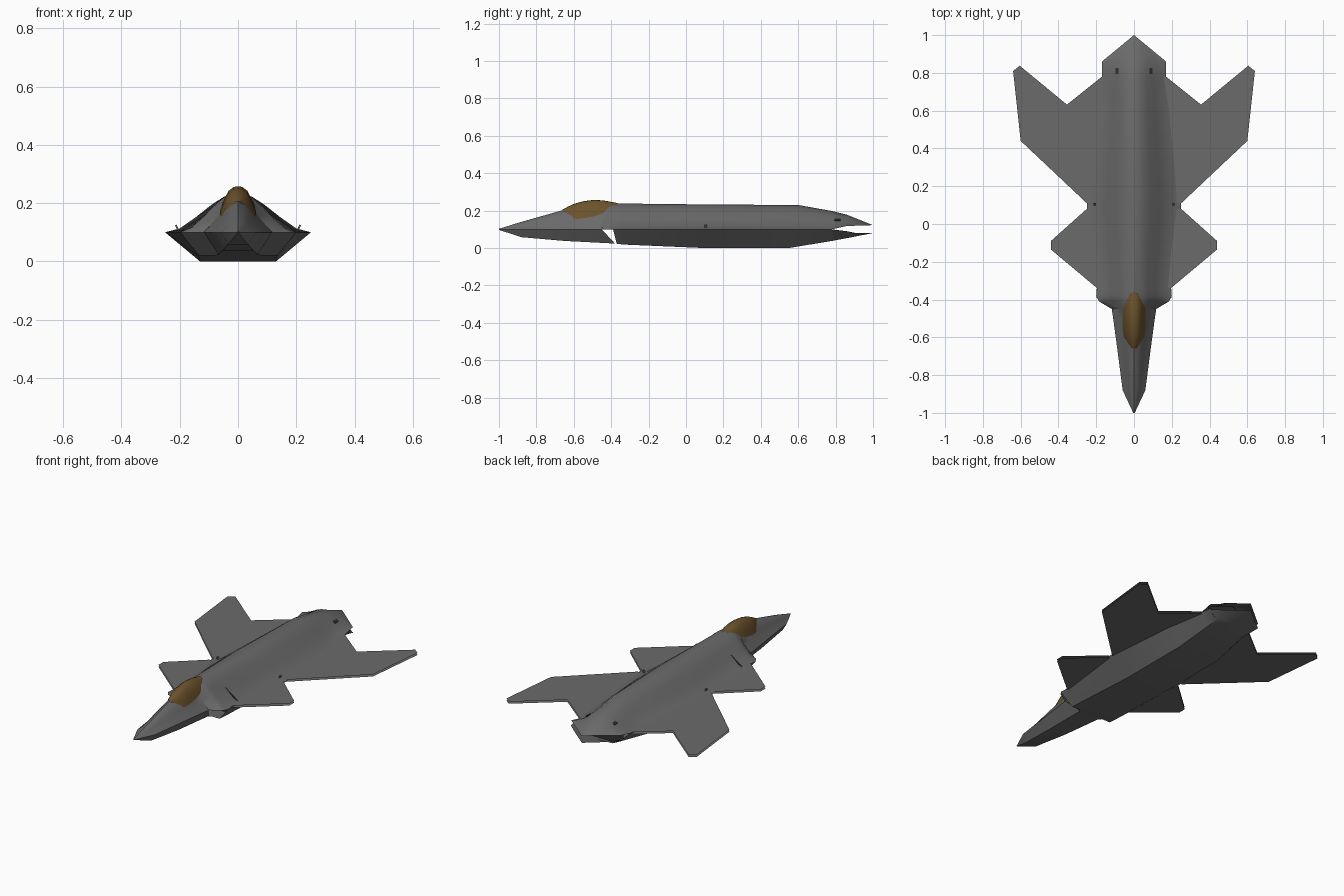
import bpy, bmesh, math

if "Cube" in bpy.data.objects:
    bpy.data.objects.remove(bpy.data.objects["Cube"])


def material(name, rgb):
    m = bpy.data.materials.new(name)
    m.diffuse_color = (*rgb, 1)
    m.use_nodes = True
    m.node_tree.nodes["Principled BSDF"].inputs["Base Color"].default_value = m.diffuse_color
    return m


GREY = material("airframe grey", (0.145, 0.145, 0.145))
AMBER = material("amber canopy", (0.15, 0.085, 0.025))
DARK = material("duct dark", (0.03, 0.03, 0.03))


def make(name, verts, faces, mat, smooth=True):
    me = bpy.data.meshes.new(name)
    me.from_pydata(verts, [], faces)
    me.materials.append(mat)
    ob = bpy.data.objects.new(name, me)
    bpy.context.collection.objects.link(ob)
    if smooth:
        bpy.ops.object.select_all(action='DESELECT')
        ob.select_set(True)
        bpy.context.view_layer.objects.active = ob
        bpy.ops.object.shade_smooth_by_angle(angle=math.radians(30))
    return ob


def loft(name, rows, mat, up=True, cap=False):
    """Skin half-section rows (right edge to centreline), mirrored across x."""
    rows = [r + [(-x, y, z) for x, y, z in reversed(r[:-1])] for r in rows]
    n = len(rows[0])
    faces = []
    for i in range(len(rows) - 1):
        for j in range(n - 1):
            a, b = i * n + j, (i + 1) * n + j
            faces.append((a, b, b + 1, a + 1) if up else (a, a + 1, b + 1, b))
    if cap:
        k = (len(rows) - 1) * n
        faces.append(tuple(range(k, k + n)))
    return make(name, [p for r in rows for p in r], faces, mat)


# Upper skin: section blends from rounded nose to flared body
NOSE = [(1, 0), (.8, .22), (.6, .45), (.45, .68), (.25, .88), (0, 1)]
BODY = [(1, 0), (.8, .1), (.58, .39), (.37, .70), (.2, .91), (0, 1)]


def upper(y, w, zc, top, t):
    row = []
    for (ax, az), (bx, bz) in zip(NOSE, BODY):
        row.append((w * (ax + (bx - ax) * t), y, zc + (top - zc) * (az + (bz - az) * t)))
    return row


def chevron(row):
    return [(x, 1 - .14 * x / .17, z) for x, y, z in row]


UPPER = [(-1, .004, .1, .103, 0), (-.88, .06, .1, .14, 0), (-.65, .09, .1, .205, 0),
         (-.5, .11, .1, .225, 0), (-.45, .118, .1, .23, .2), (-.41, .185, .1, .235, .6),
         (-.38, .2, .1, .238, .8), (-.34, .196, .1, .238, 1), (.1, .25, .1, .233, 1),
         (.6, .2, .1, .23, .8), (.78, .17, .1, .198, .5), (.86, .17, .118, .178, .3)]
rows = [upper(*s) for s in UPPER]
rows.append(chevron(upper(1, .17, .118, .122, .3)))
loft("upper_fuselage", rows, GREY)

# Nose underside, ending in a raked face ahead of the intakes
rows = []
for y, w, bz, rake in [(-1, .004, .097, 0), (-.88, .06, .058, 0), (-.65, .09, .038, 0),
                       (-.45, .117, .024, .07)]:
    rows.append([(w, y, .1), (.58 * w, y + rake, bz), (0, y + rake, bz)])
loft("nose_underside", rows, GREY, up=False, cap=True)

# Belly hull with open raked intake lip and chevron tail
rows = []
for y, w, zc, bw, bz, rake in [(-.39, .2, .1, .135, .022, .02), (-.34, .197, .1, .135, .018, .02),
                               (.1, .25, .1, .13, 0, 0), (.55, .21, .1, .13, 0, 0),
                               (.78, .17, .1, .115, .038, 0), (.86, .17, .09, .11, .053, 0)]:
    rows.append([(w, y, zc), (bw, y + rake, bz), (0, y + rake, bz)])
rows.append(chevron([(.17, 0, .084), (.11, 0, .08), (0, 0, .08)]))
loft("belly_hull", rows, GREY, up=False)

# Belly panel closing the floor between nose and hull
make("intake_floor", [(-.068, -.39, .024), (.068, -.39, .024), (.13, -.3, .017), (-.13, -.3, .017)],
     [(3, 2, 1, 0)], GREY, False)

# Dark bulkheads inside intakes and exhaust
make("intake_bulkhead", [(-.2, -.27, .1), (-.13, -.27, .018), (.13, -.27, .018), (.2, -.27, .1),
                         (.1, -.27, .17), (-.1, -.27, .17)], [(0, 1, 2, 3, 4, 5)], DARK, False)
make("exhaust_bulkhead", [(-.168, .84, .112), (-.168, .84, .092), (-.11, .84, .052), (.11, .84, .052),
                          (.168, .84, .092), (.168, .84, .112), (0, .84, .175)],
     [(6, 5, 4, 3, 2, 1, 0)], DARK, False)

# Canopy
ARC = [(1, 0), (.8, .42), (.52, .82), (.24, .97), (0, 1)]
CANOPY = [(-.66, .012, .2, .206), (-.63, .036, .176, .222), (-.6, .055, .153, .236),
          (-.55, .061, .16, .25), (-.49, .062, .17, .258), (-.44, .058, .188, .254),
          (-.4, .048, .205, .247), (-.365, .022, .23, .24)]
loft("canopy", [[(w * a, y, b + (t - b) * h) for a, h in ARC] for y, w, b, t in CANOPY], AMBER)


# Thin flying surfaces with bevelled edges
def surface(name, pts):
    for side, label in ((1, "right"), (-1, "left")):
        bm = bmesh.new()
        for s in (1, -1):
            f = bm.faces.new([bm.verts.new((side * x, y, .1)) for x, y in pts])
            bmesh.ops.inset_region(bm, faces=[f], thickness=.022, use_even_offset=True)
            for v in f.verts:
                v.co.z = .1 + s * .006
        bmesh.ops.remove_doubles(bm, verts=bm.verts, dist=.0005)
        bmesh.ops.recalc_face_normals(bm, faces=bm.faces)
        me = bpy.data.meshes.new(label + "_" + name)
        bm.to_mesh(me)
        bm.free()
        me.materials.append(GREY)
        bpy.context.collection.objects.link(bpy.data.objects.new(me.name, me))


surface("wing", [(.12, .1), (.25, .11), (.6, .44), (.64, .81), (.605, .838), (.355, .632),
                 (.17, .78), (.12, .78)])
surface("canard", [(.14, -.34), (.195, -.34), (.44, -.135), (.44, -.09), (.25, .08), (.14, .08)])


# Small dorsal vents and side blades
def block(name, loc, size, tilt, mat):
    for s in (1, -1):
        bpy.ops.mesh.primitive_cube_add(size=1, location=(s * loc[0], loc[1], loc[2]),
                                        rotation=(0, s * tilt, 0))
        ob = bpy.context.object
        ob.name = name
        ob.scale = size
        ob.data.materials.append(mat)


block("dorsal_vent", (.088, .81, .149), (.018, .03, .012), .5, DARK)
block("side_blade", (.21, .105, .118), (.006, .014, .016), .4, GREY)
